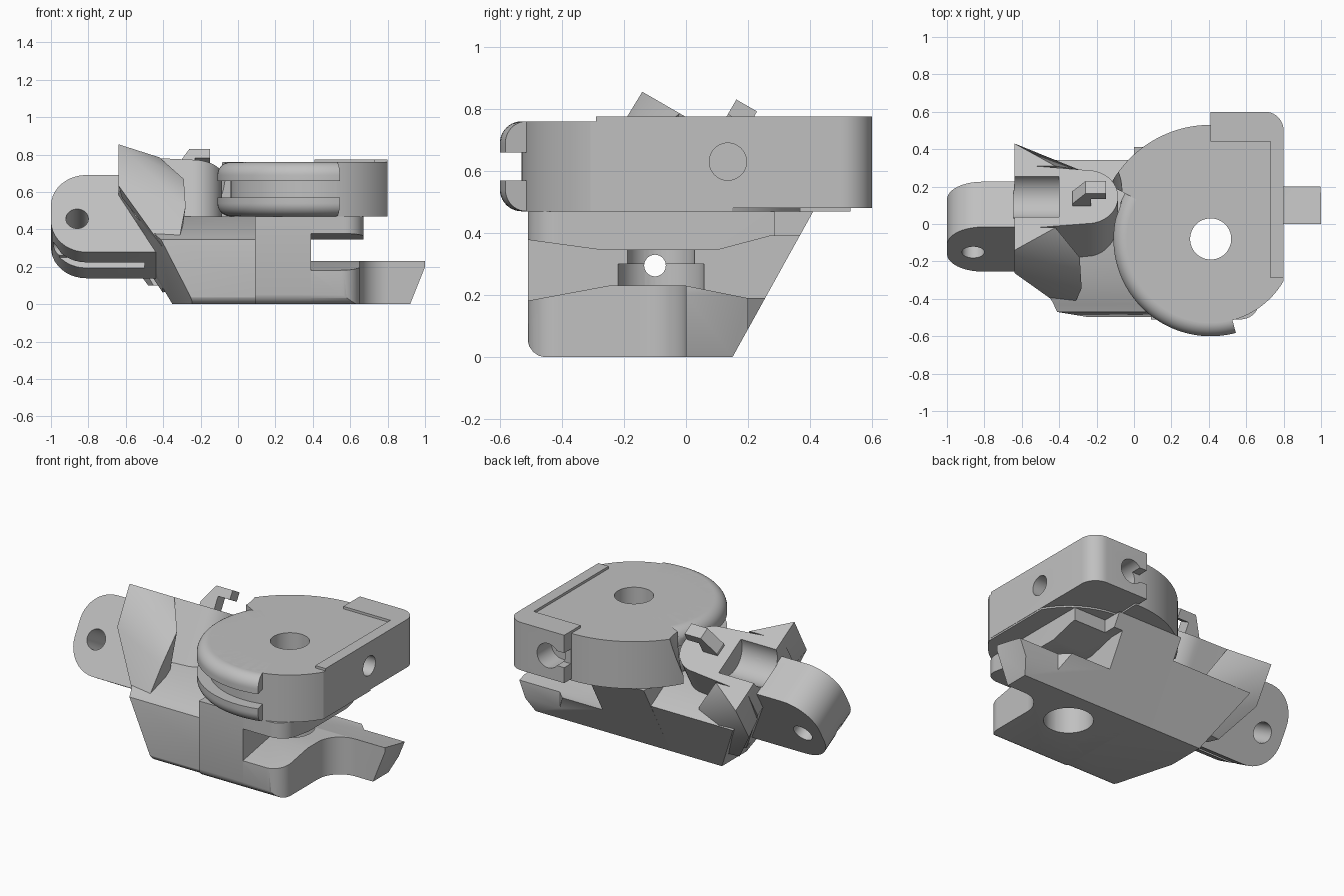
import bpy, bmesh
from math import sin, cos, radians
from mathutils import Matrix, Vector

if "Cube" in bpy.data.objects:
    bpy.data.objects.remove(bpy.data.objects["Cube"])

grey = bpy.data.materials.new("plain grey")
grey.use_nodes = True
grey.diffuse_color = (0.53, 0.53, 0.53, 1)
grey.node_tree.nodes["Principled BSDF"].inputs["Base Color"].default_value = (0.53, 0.53, 0.53, 1)

# Leaning frame shared by the arm, hub and wings
TILT = Matrix.Translation((0, -0.19, 0.11)) @ Matrix.Rotation(radians(-30), 4, 'X')
parts = []


def finish(name, bm, tilted=False):
    if tilted:
        bm.transform(TILT)
    bmesh.ops.recalc_face_normals(bm, faces=bm.faces)
    mesh = bpy.data.meshes.new(name)
    bm.to_mesh(mesh)
    bm.free()
    mesh.materials.append(grey)
    ob = bpy.data.objects.new(name, mesh)
    bpy.context.collection.objects.link(ob)
    parts.append(ob)
    return ob


def prism(name, pts, lo, hi, axis='z', tilted=False):
    place = {'x': lambda p, t: (t, p[0], p[1]),
             'y': lambda p, t: (p[0], t, p[1]),
             'z': lambda p, t: (p[0], p[1], t)}[axis]
    bm = bmesh.new()
    a, b = [[bm.verts.new(place(p, t)) for p in pts] for t in (lo, hi)]
    bm.faces.new(a)
    bm.faces.new(b)
    for i in range(len(pts)):
        j = (i + 1) % len(pts)
        bm.faces.new((a[i], a[j], b[j], b[i]))
    return finish(name, bm, tilted)


def arc(cx, cy, r, a0, a1, n=10):
    return [(cx + r * cos(radians(a0 + (a1 - a0) * i / n)),
             cy + r * sin(radians(a0 + (a1 - a0) * i / n))) for i in range(n + 1)]


def circle(cx, cy, r, n=48):
    return arc(cx, cy, r, 0, 360, n)[:-1]


def rect(x0, x1, y0, y1):
    return [(x0, y0), (x1, y0), (x1, y1), (x0, y1)]


def sector(name, profile, centre, a0, a1, n=48):
    bm = bmesh.new()
    rings = []
    for i in range(n + 1):
        t = radians(a0 + (a1 - a0) * i / n)
        rings.append([bm.verts.new((centre[0] + r * cos(t), centre[1] + r * sin(t), z))
                      for r, z in profile])
    for a, b in zip(rings, rings[1:]):
        for i in range(len(profile)):
            j = (i + 1) % len(profile)
            bm.faces.new((a[i], a[j], b[j], b[i]))
    bm.faces.new(rings[0])
    bm.faces.new(rings[-1])
    return finish(name, bm)


def hull(name, pts):
    bm = bmesh.new()
    for p in pts:
        bm.verts.new(p)
    res = bmesh.ops.convex_hull(bm, input=bm.verts)
    spare = [v for v in set(res["geom_interior"]) if isinstance(v, bmesh.types.BMVert)]
    bmesh.ops.delete(bm, geom=spare, context='VERTS')
    return finish(name, bm, True)


def slice_off(ob, co, no):
    """Remove what lies beyond a plane and close the opening."""
    bm = bmesh.new()
    bm.from_mesh(ob.data)
    res = bmesh.ops.bisect_plane(bm, geom=bm.verts[:] + bm.edges[:] + bm.faces[:],
                                 plane_co=co, plane_no=no, clear_outer=True)
    edges = [e for e in res["geom_cut"] if isinstance(e, bmesh.types.BMEdge)]
    bmesh.ops.holes_fill(bm, edges=edges)
    bmesh.ops.recalc_face_normals(bm, faces=bm.faces)
    bm.to_mesh(ob.data)
    bm.free()


def cut(cutter, *targets):
    for ob in targets:
        mod = ob.modifiers.new("cut", 'BOOLEAN')
        mod.operation, mod.solver, mod.object = 'DIFFERENCE', 'EXACT', cutter
        bpy.context.view_layer.objects.active = ob
        bpy.ops.object.modifier_apply(modifier=mod.name)
    parts.remove(cutter)
    bpy.data.objects.remove(cutter)


# Housing with sloping shoulders, back and end
housing = prism("housing", [(-0.5, 0), (0.15, 0), (0.343, 0.35), (0.135, 0.47), (-0.2, 0.47),
                            (-0.43, 0.36), (-0.47, 0.345)], -0.64, 0.39, 'x')
column = prism("column", [(0.09, -0.51), (0.39, -0.51), (0.39, 0.5), (0, 0.5), (0, 0.1), (0.09, 0.1)], 0, 0.47)

# Two jaws, the lower one with a thumb tongue
lower_jaw = prism("lower_jaw", [(0.3, -0.51)] + arc(0.55, -0.41, 0.1, -90, 0)
                  + arc(0.8, -0.15, 0.15, 180, 90) + [(1, 0), (1, 0.2), (0.72, 0.2), (0.6, 0.32), (0.3, 0.32)],
                  0, 0.235)
upper_jaw = prism("upper_jaw", [(0.3, -0.51)] + arc(0.57, -0.41, 0.1, -90, 0)
                  + [(0.67, 0.285), (0.45, 0.285), (0.45, 0.5), (0.3, 0.5)], 0.345, 0.47)
slice_off(lower_jaw, (1, 0, 0.2), (0.2, 0, -0.08))
for ob in (column, lower_jaw, upper_jaw):
    slice_off(ob, (0, 0.15, 0), (0, 0.866, -0.48))
for angle in (15, 35, 55, 75):
    no = Vector((0, -cos(radians(angle)), -sin(radians(angle))))
    for ob, front in ((housing, -0.5), (column, -0.51), (lower_jaw, -0.51)):
        slice_off(ob, Vector((0, front + 0.06, 0.06)) + no * 0.06, no)
cut(prism("gap", [(-0.6, 0.165), (-0.25, 0.23), (0, 0.23), (0.2, 0.19), (0.6, 0.19),
                  (0.6, 0.39), (0.27, 0.39), (0.1, 0.345), (-0.27, 0.345), (-0.6, 0.39)],
          0.39, 1.2, 'x'), lower_jaw, upper_jaw)

# Leaning hub block and mirrored wings
hub = prism("hub", [(-0.64, 0.2), (-0.64, -0.2)] + arc(-0.25, 0, 0.165, -90, 90, 24), 0.05, 0.67, 'z', True)
for side, name in ((-1, "front_wing"), (1, "back_wing")):
    shape = [(-0.64, 0.33, 0.67), (-0.64, 0.325, 0.42), (-0.29, 0.27, 0.49), (-0.28, 0.34, 0.28),
             (-0.3, 0.19, 0.2), (-0.64, 0.19, 0.67), (-0.62, 0.19, 0.42),
             (-0.34, 0.3, -0.05), (-0.42, 0.19, 0.67)]
    wing = hull(name, [(x, side * a, h) for x, a, h in shape])
    slice_off(wing, (0, 0, 0.1), (0, 0, -1))

end_no = TILT.to_3x3() @ Vector((-1, 0, -0.566))
for ob in (housing, hub):
    slice_off(ob, TILT @ Vector((-0.375, 0, 0)), end_no)
slice_off(housing, (-0.35, 0, 0), (-1, 0, -0.6))

# Small hook on the hub
prism("hook", [(-0.33, 0.6), (-0.23, 0.6), (-0.23, 0.745), (-0.15, 0.745), (-0.15, 0.8),
               (-0.26, 0.8), (-0.33, 0.69)], -0.055, 0.022, 'y', True)

# Arm with rounded knuckle, pin hole and cable groove
arm = prism("arm", arc(-0.81, 0.304, 0.19, 270, 180) + arc(-0.81, 0.4, 0.19, 180, 90)
            + [(-0.5, 0.59), (-0.3, 0.3), (-0.3, 0.114)], -0.14, 0.14, 'y', True)
cut(prism("pin_hole", circle(-0.86, 0.32, 0.06), -0.3, 0.3, 'y', True), arm)
cut(prism("groove", rect(-1.1, -0.5, -0.03, 0.03), 0, 0.18, 'z', True), arm)
cut(prism("trough", circle(0, 0.68, 0.125), -0.645, -0.4, 'x', True), hub, arm)
cut(prism("cable_bore", circle(-0.1, 0.295, 0.035, 24), -1.2, 0.6, 'x'), housing, column, hub, arm)

# Wheel: core, grooved front rim and wider back rim
C = (0.41, -0.08)
core = prism("wheel_core", circle(*C, 0.45, 96), 0.47, 0.76)
slice_off(core, (0.798, 0, 0), (1, 0, 0))
half = [(0.3, 0.47)] + arc(0.45, 0.54, 0.07, -90, 0) + [(0.52, 0.57), (0.45, 0.57)]
rim = sector("wheel_rim", half + [(r, 1.23 - z) for r, z in reversed(half)], C, 145, 285)
back_rim = sector("wheel_back_rim", rect(0.3, 0.61, 0.47, 0.76), C, 88, 152)
cut(prism("hub_clearance", circle(-0.25, 0, 0.185), 0, 1.2, 'z', True), rim, back_rim)

# Cable block with raised lip, side hole and end slot
corner = arc(0.7, 0.5, 0.1, 0, 90)
block = prism("cable_block", [(0.41, -0.295), (0.8, -0.295)] + corner + [(0.41, 0.6)], 0.48, 0.76)
prism("block_lip", [(0.73, -0.29), (0.8, -0.29)] + corner + [(0.41, 0.6), (0.41, 0.44), (0.73, 0.44)],
      0.755, 0.775)
cut(prism("side_hole", circle(0.135, 0.63, 0.06), 0.66, 0.9, 'x'), block, core)
cut(prism("end_hole", circle(0.52, 0.62, 0.075), 0.46, 0.7, 'y'), block)
cut(prism("end_slot", rect(0.3, 0.52, 0.575, 0.665), 0.535, 0.7, 'y'), block)

# Axle bore through everything
cut(prism("axle_bore", circle(*C, 0.11), -0.1, 1), core, block, upper_jaw, column, housing)
cut(prism("base_bore", circle(*C, 0.14), -0.1, 0.3), lower_jaw, column, housing)

bpy.ops.object.select_all(action='DESELECT')
for ob in parts:
    ob.select_set(True)
bpy.context.view_layer.objects.active = parts[0]
bpy.ops.object.shade_smooth_by_angle(angle=radians(30))
